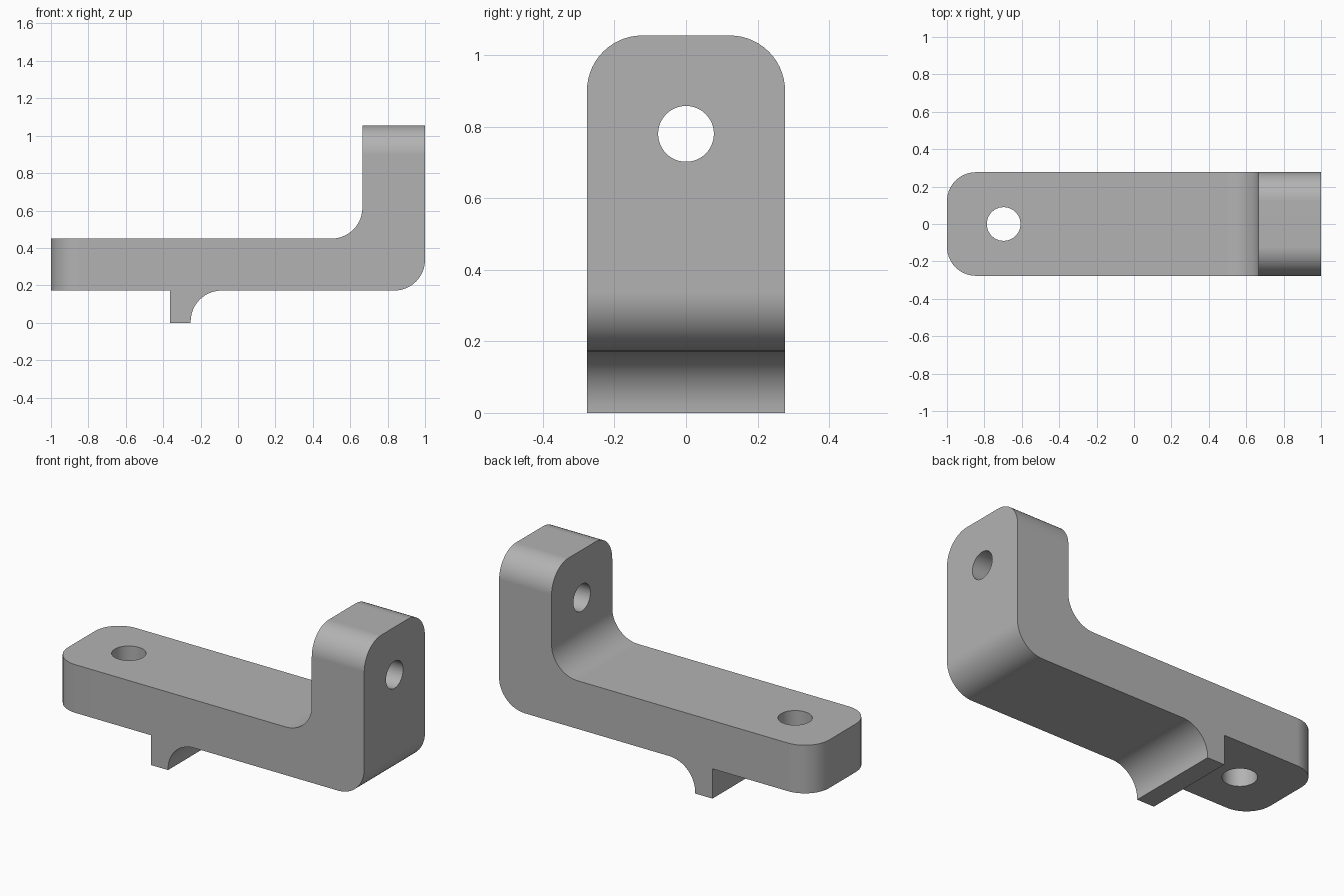
import bpy, bmesh
from math import sin, cos, pi, radians

cube = bpy.data.objects.get("Cube")
if cube:
    bpy.data.objects.remove(cube, do_unlink=True)

HALF_W = 0.277      # half width along y
TOP = 1.055
SEG = 14

grey = bpy.data.materials.new("plain grey")
grey.use_nodes = True
colour = (0.45, 0.45, 0.45, 1)
grey.diffuse_color = colour
grey.node_tree.nodes["Principled BSDF"].inputs["Base Color"].default_value = colour


def arc(cx, cz, r, start, end):
    """Points of an arc in the side profile, angles in degrees."""
    steps = [radians(start + (end - start) * i / SEG) for i in range(SEG + 1)]
    return [(cx + r * cos(a), cz + r * sin(a)) for a in steps]


# Side profile: foot with hooked lug below, upright at the left end
profile = [(-1, 0.172), (-0.363, 0.172), (-0.363, 0), (-0.253, 0)]
profile += arc(-0.088, 0.007, 0.165, 180, 90)
profile += arc(0.835, 0.337, 0.165, -90, 0)
profile += [(1, TOP), (0.665, TOP)]
profile += arc(0.5, 0.615, 0.165, 0, -90)
profile += [(-1, 0.45)]

bm = bmesh.new()
face = bm.faces.new([bm.verts.new((x, -HALF_W, z)) for x, z in profile])
ext = bmesh.ops.extrude_face_region(bm, geom=[face])
moved = [g for g in ext["geom"] if isinstance(g, bmesh.types.BMVert)]
bmesh.ops.translate(bm, verts=moved, vec=(0, 2 * HALF_W, 0))
bmesh.ops.recalc_face_normals(bm, faces=bm.faces)


# Round the corners of both free ends
def on_end(e):
    same_side = abs(e.verts[0].co.y - e.verts[1].co.y) < 1e-4
    return same_side and (all(v.co.x < -0.999 for v in e.verts)
                          or all(v.co.z > TOP - 0.001 for v in e.verts))


bmesh.ops.bevel(bm, geom=[e for e in bm.edges if on_end(e)], offset=0.155,
                offset_type='OFFSET', segments=SEG, profile=0.5, affect='EDGES')
mesh = bpy.data.meshes.new("bracket")
bm.to_mesh(mesh)
bm.free()
mesh.materials.append(grey)
bracket = bpy.data.objects.new("bracket", mesh)
bpy.context.collection.objects.link(bracket)


# Bolt holes through the foot and the upright
def drill(location, radius, rotation):
    bpy.ops.mesh.primitive_cylinder_add(vertices=48, radius=radius, depth=0.8,
                                        location=location, rotation=rotation)
    cutter = bpy.context.object
    cutter.name = "hole_cutter"
    cutter.hide_render = True
    cutter.data.materials.append(grey)
    bpy.context.view_layer.objects.active = bracket
    mod = bracket.modifiers.new("hole", 'BOOLEAN')
    mod.operation = 'DIFFERENCE'
    mod.solver = 'EXACT'
    mod.object = cutter
    bpy.ops.object.modifier_apply(modifier=mod.name)
    bpy.data.objects.remove(cutter, do_unlink=True)


drill((-0.697, 0, 0.31), 0.09, (0, 0, 0))
drill((0.83, 0, 0.78), 0.078, (0, pi / 2, 0))

# Smooth the rounds while flat faces stay flat
bpy.ops.object.select_all(action='DESELECT')
bracket.select_set(True)
bpy.context.view_layer.objects.active = bracket
bpy.ops.object.shade_smooth_by_angle(angle=radians(30))
weighted = bracket.modifiers.new("flat_face_normals", 'WEIGHTED_NORMAL')
weighted.keep_sharp = True
